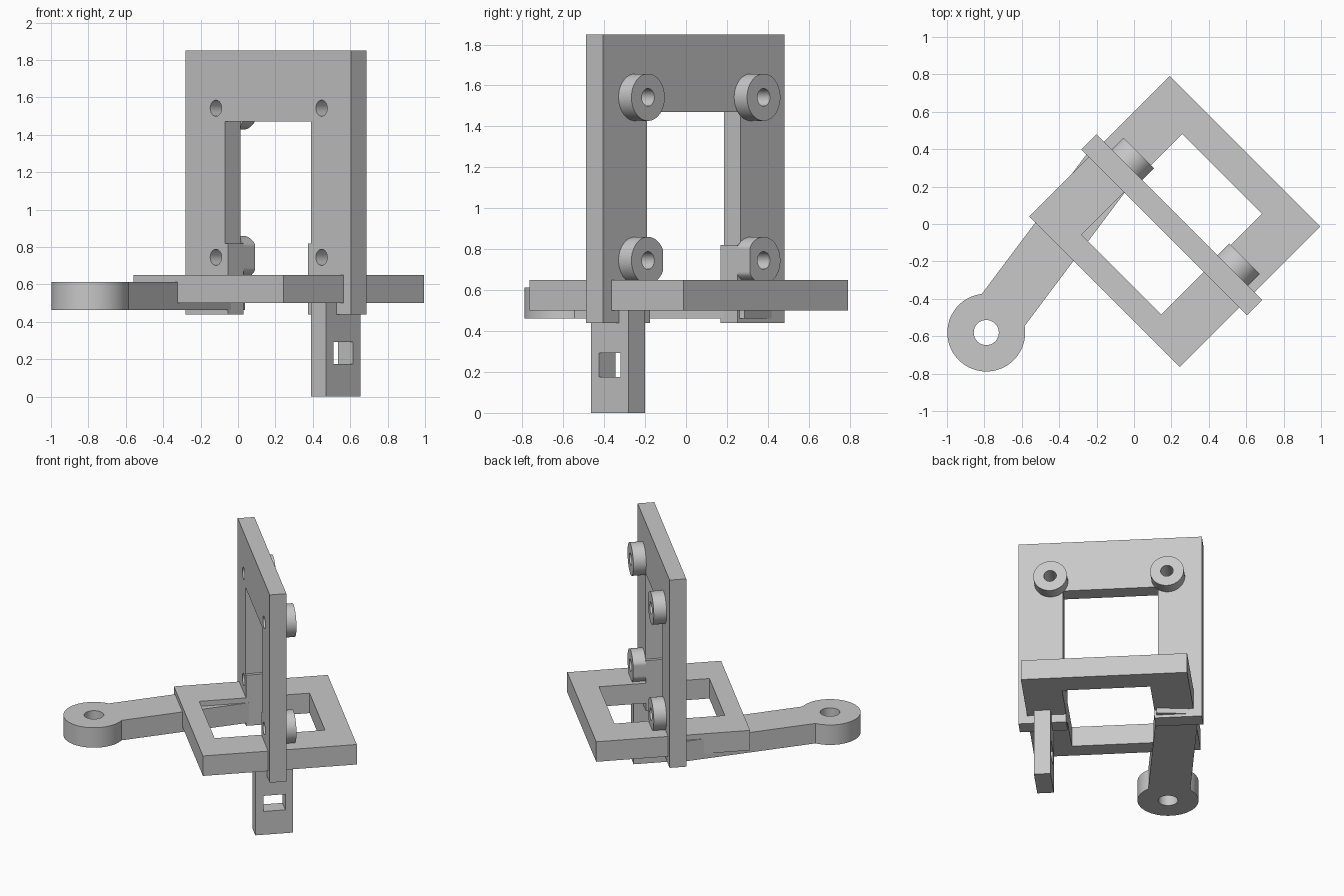
import bpy, bmesh, math
from mathutils import Matrix

cube = bpy.data.objects.get("Cube")
if cube:
    bpy.data.objects.remove(cube)

grey = bpy.data.materials.new("plain grey")
grey.use_nodes = True
COLOUR = (0.58, 0.58, 0.58, 1)
grey.diffuse_color = COLOUR
grey.node_tree.nodes["Principled BSDF"].inputs["Base Color"].default_value = COLOUR

# The whole bracket is turned an eighth of a circle about the vertical
TURN = Matrix.Rotation(math.radians(-45), 4, "Z")
PLACE = {"x": lambda a, b, h: (h, a, b),
         "y": lambda a, b, h: (a, h, b),
         "z": lambda a, b, h: (a, b, h)}


def rect(a0, a1, b0, b1):
    return [(a0, b0), (a1, b0), (a1, b1), (a0, b1)]


def arc(centre, radius, start=0.0, sweep=math.tau, steps=64):
    count = steps if sweep == math.tau else steps + 1
    return [(centre[0] + radius * math.cos(start + sweep * i / steps),
             centre[1] + radius * math.sin(start + sweep * i / steps))
            for i in range(count)]


def prism(name, loops, axis, low, high):
    """Extrude an outline, with any further loops as holes, along an axis."""
    bm = bmesh.new()
    for loop in loops:
        verts = [bm.verts.new(PLACE[axis](a, b, low)) for a, b in loop]
        for i, v in enumerate(verts):
            bm.edges.new((verts[i - 1], v))
    bmesh.ops.triangle_fill(bm, use_beauty=True, edges=bm.edges[:])
    out = bmesh.ops.extrude_face_region(bm, geom=bm.faces[:], use_keep_orig=True)
    moved = [g for g in out["geom"] if isinstance(g, bmesh.types.BMVert)]
    bmesh.ops.translate(bm, verts=moved, vec=PLACE[axis](0, 0, high - low))
    bmesh.ops.recalc_face_normals(bm, faces=bm.faces[:])
    bm.transform(TURN)
    mesh = bpy.data.meshes.new(name)
    bm.to_mesh(mesh)
    bm.free()
    mesh.materials.append(grey)
    obj = bpy.data.objects.new(name, mesh)
    bpy.context.collection.objects.link(obj)
    bpy.ops.object.select_all(action="DESELECT")
    obj.select_set(True)
    bpy.context.view_layer.objects.active = obj
    bpy.ops.object.shade_smooth_by_angle(angle=math.radians(30))
    return obj


# Shared layout
RING_IN = (-0.157, 0.446)
BOLT_X = (-0.25, 0.549)
BOLT_Z = (0.745, 1.542)
BOLT_R = 0.043
bolts = [(x, z) for x in BOLT_X for z in BOLT_Z]

# Upright plate: open at the bottom, legs stepped wider near the foot
left, right = RING_IN
outline = [(-0.481, 0.44), (left, 0.44), (left, 0.82), (-0.18, 0.82),
           (-0.18, 1.47), (0.469, 1.47), (0.469, 0.82), (right, 0.82),
           (right, 0.44), (0.773, 0.44), (0.773, 1.85), (-0.481, 1.85)]
prism("upright_plate", [outline] + [arc(b, BOLT_R) for b in bolts],
      "y", 0.083, 0.198)

# Bosses behind the plate; the lower pair is trimmed flush with the legs
for x, z in bolts:
    rim = arc((x, z), 0.115)
    lower = z == BOLT_Z[0]
    if lower:
        rim = [(min(a, left) if x < 0 else max(a, right), b) for a, b in rim]
    name = ("lower" if lower else "upper") + ("_rear_boss" if x < 0 else "_front_boss")
    prism(name, [rim, arc((x, z), BOLT_R)], "y", 0.198, 0.287)

# Flat square frame
prism("base_frame", [rect(-0.424, 0.713, -0.368, 0.695),
                     rect(left, right, -0.24, 0.522)], "z", 0.5, 0.65)

# Post under the frame with a square slot
prism("lower_post", [rect(0.003, 0.265, 0, 0.5),
                     rect(0.06, 0.21, 0.175, 0.292)], "x", 0.548, 0.661)

# Swung arm with a round eye at its end
eye, eye_r, half = (-0.148, -0.969), 0.208, 0.143
aim = math.radians(98.13)
spread = math.asin(half / eye_r)
along = (math.cos(aim), math.sin(aim))
tip = [(eye[0] + along[0] * 1.19 + s * half * along[1],
        eye[1] + along[1] * 1.19 - s * half * along[0]) for s in (1, -1)]
arm = arc(eye, eye_r, aim + spread, math.tau - 2 * spread) + tip
prism("side_arm", [arm, arc(eye, 0.067)], "z", 0.462, 0.612)
